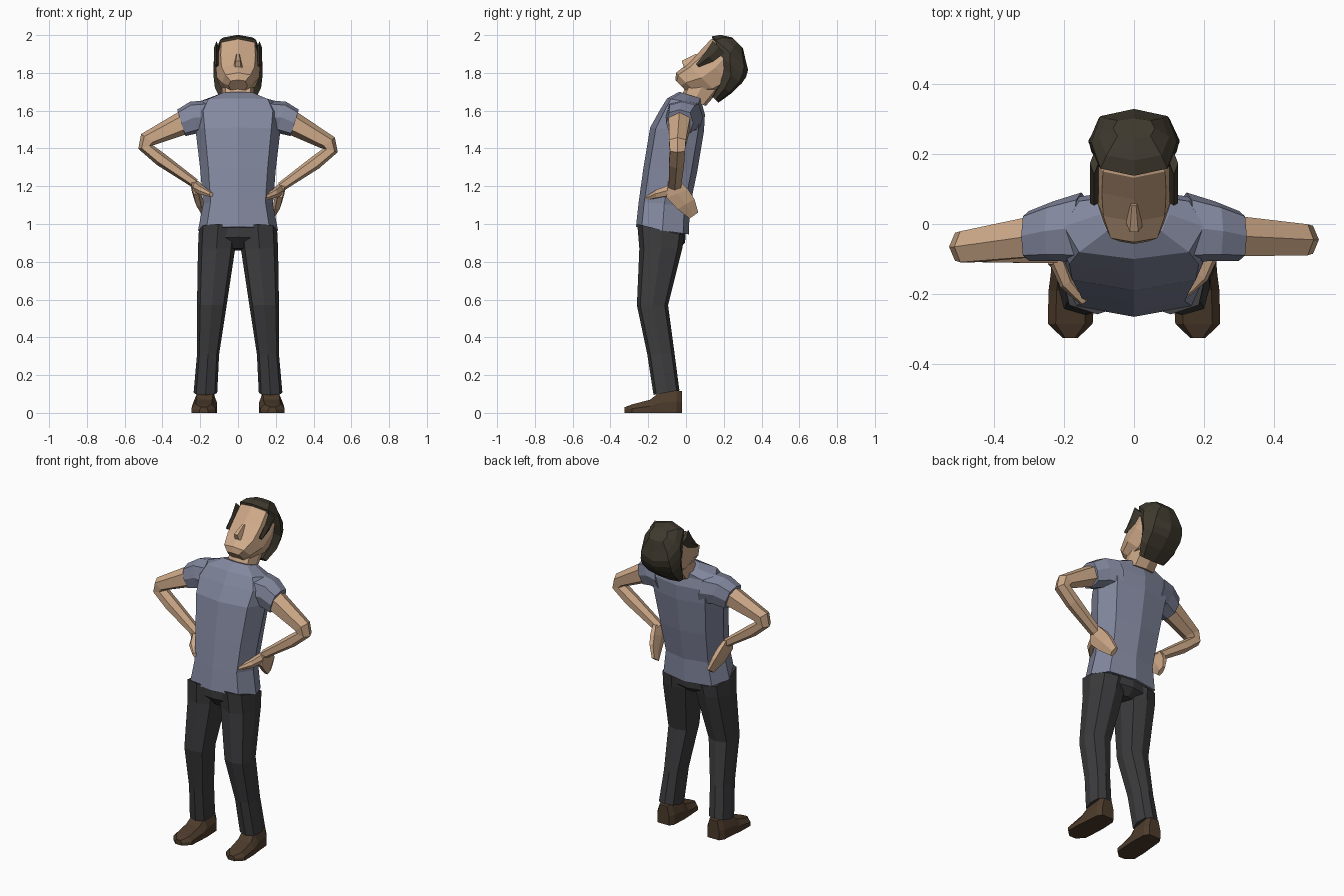
import bpy, bmesh, math
from mathutils import Vector, Matrix

if "Cube" in bpy.data.objects:
    bpy.data.objects.remove(bpy.data.objects["Cube"])


def material(name, r, g, b):
    m = bpy.data.materials.new(name)
    m.diffuse_color = (r, g, b, 1)
    m.use_nodes = True
    m.node_tree.nodes["Principled BSDF"].inputs["Base Color"].default_value = m.diffuse_color
    return m


SKIN = material("skin", .62, .40, .25)
SHIRT = material("shirt_cloth", .23, .25, .35)
PANTS = material("trouser_cloth", .045, .045, .048)
HAIR = material("hair_brown", .05, .042, .028)
SHOE = material("shoe_leather", .075, .045, .025)


def loft(name, rings, mat, matrix=Matrix()):
    """Skin a list of equal-length point rings and cap both ends."""
    bm = bmesh.new()
    vs = [[bm.verts.new(matrix @ Vector(p)) for p in r] for r in rings]
    n = len(vs[0])
    for a, b in zip(vs, vs[1:]):
        for i in range(n):
            j = (i + 1) % n
            bm.faces.new((a[i], a[j], b[j], b[i]))
    bm.faces.new(vs[0][::-1])
    bm.faces.new(vs[-1])
    bmesh.ops.recalc_face_normals(bm, faces=bm.faces)
    me = bpy.data.meshes.new(name)
    bm.to_mesh(me)
    bm.free()
    me.materials.append(mat)
    ob = bpy.data.objects.new(name, me)
    bpy.context.collection.objects.link(ob)
    return ob


def ring(c, u, v, n=8, p=.7):
    """Rounded-box ring around c with half axes u and v."""
    c, u, v = Vector(c), Vector(u), Vector(v)
    pts = []
    for i in range(n):
        t = 2 * math.pi * i / n
        k, s = math.cos(t), math.sin(t)
        k = math.copysign(abs(k) ** p, k) if abs(k) > 1e-6 else 0
        s = math.copysign(abs(s) ** p, s) if abs(s) > 1e-6 else 0
        pts.append(c + u * k + v * s)
    return pts


def span(w, yf, zf, yb, zb, x=0, **kw):
    """Ring from a front point (yf, zf) to a back point (yb, zb), half width w."""
    return ring((x, (yf + yb) / 2, (zf + zb) / 2), (w, 0, 0),
                (0, (yb - yf) / 2, (zb - zf) / 2), **kw)


# shirt body
loft("shirt", [span(*r) for r in (
    (.212, -.265, .985, .015, .945),
    (.185, -.25, 1.12, .02, 1.09),
    (.20, -.225, 1.30, .06, 1.28),
    (.225, -.19, 1.51, .095, 1.49),
    (.235, -.14, 1.60, .10, 1.58),
    (.20, -.10, 1.665, .085, 1.635),
    (.10, -.035, 1.70, .09, 1.66))], SHIRT)

# trouser seat
loft("trouser_seat", [span(.08, -.20, .87, -.05, .86),
                      span(.19, -.25, .93, -.005, .90),
                      span(.20, -.25, 1.02, .0, .98)], PANTS)

# head, built upright in a frame that leans back
LEAN = Matrix.Translation((0, .12, 1.82)) @ Matrix.Rotation(-math.pi / 4, 4, 'X')
loft("head", [span(w, -f, u, -b, u) for w, f, b, u in (
    (.05, .085, .0, -.165),
    (.085, .108, -.04, -.135),
    (.112, .100, -.11, -.06),
    (.117, .100, -.14, .03),
    (.113, .103, -.13, .12),
    (.08, .075, -.09, .165))], SKIN, LEAN)
loft("nose", [[(-w, -.09, u), (w, -.09, u), (w * .5, -f, u), (-w * .5, -f, u)]
              for w, f, u in ((.026, .10, -.085), (.024, .132, -.07), (.012, .105, .01))],
     SKIN, LEAN)
loft("hair", [span(w, -f, u, -b, u + d) for w, f, b, u, d in (
    (.09, -.115, -.162, -.09, 0),
    (.122, -.09, -.175, -.01, 0),
    (.130, -.04, -.177, .05, .02),
    (.130, .05, -.170, .09, .02),
    (.122, .110, -.150, .135, .01),
    (.100, .085, -.105, .172, .0),
    (.06, .03, -.05, .207, .0))], HAIR, LEAN)
for side, s in (("right", 1), ("left", -1)):
    loft("sideburn_" + side, [span(.012, -f, u, -b, u, x=.114 * s, n=4, p=1) for f, b, u in
                              ((.066, .045, -.03), (.075, .01, .05), (.09, .0, .12))],
         HAIR, LEAN)

# neck
loft("neck", [ring((0, .04, 1.65), (.085, 0, 0), (0, .065, -.025)),
              ring((0, .10, 1.75), (.085, 0, 0), (0, .07, -.05))], SKIN)

for side, s in (("right", 1), ("left", -1)):
    flip = Matrix.Diagonal((s, 1, 1, 1))
    # the left arm sits a little further forward and higher
    dy, dz = (0, 0) if s > 0 else (-.02, .018)

    # trouser leg: x inner/outer, y front/back, z
    loft("trouser_leg_" + side, [
        span((b - a) / 2, f, z, k, z - t, x=(a + b) / 2) for a, b, f, k, z, t in (
            (.235, .11, -.172, -.035, .095, -.025),
            (.217, .10, -.205, -.06, .31, 0),
            (.217, .06, -.26, -.095, .57, 0),
            (.212, .015, -.247, -.02, .87, 0),
            (.207, .003, -.258, -.008, 1.0, .06))], PANTS, flip)

    # shoe sections from toe to heel
    loft("shoe_" + side, [
        [(x - w, y, 0), (x + w, y, 0), (x + w, y, h * .5), (x + w * .65, y, h),
         (x - w * .65, y, h), (x - w, y, h * .5)] for x, w, y, h in (
            (.182, .022, -.325, .03), (.182, .064, -.285, .045),
            (.178, .066, -.19, .07), (.174, .064, -.145, .105),
            (.172, .058, -.05, .12), (.172, .04, -.022, .115))], SHOE, flip)

    # sleeve
    loft("sleeve_" + side, [
        ring((.15, -.01, 1.565), (.02, 0, .09), (0, .10, 0)),
        ring((.23, -.02, 1.565), (.025, 0, .082), (0, .085, 0)),
        ring((.30, -.034, 1.535), (.022, 0, .07), (0, .071, 0))], SHIRT, flip)

    # upper arm and forearm
    loft("arm_" + side, [ring(c, u, (0, v, 0), n=6, p=.85) for c, u, v in (
        ((.27, -.034, 1.545), (.022, 0, .062), .066),
        ((.475, -.045 + dy, 1.43 + dz), (.038, 0, .028), .05),
        ((.490, -.045 + dy, 1.39 + dz), (.038, 0, -.010), .045),
        ((.41, -.05 + dy, 1.325 + dz), (.020, 0, -.030), .045),
        ((.225, -.06 + dy, 1.195 + dz), (.012, 0, -.022), .036))], SKIN, flip)

    # hand resting on the hip, fingers pointing back
    loft("hand_" + side, [ring(c, (t, 0, 0), v, n=6, p=.8) for c, t, v in (
        ((.235, -.06 + dy, 1.21 + dz), .018, (0, .040, .012)),
        ((.222, -.045 + dy, 1.16 + dz), .024, (0, .066, .022)),
        ((.208, .0 + dy, 1.105 + dz), .022, (0, .050, .030)),
        ((.182, .042 + dy, 1.045 + dz), .014, (0, .026, .018)))], SKIN, flip)

    # thumb reaching round to the front
    loft("thumb_" + side, [ring(c, (r, -r * .6, 0), (0, 0, h), n=6, p=.8) for c, r, h in (
        ((.222, -.075 + dy, 1.18 + dz), .022, .032),
        ((.192, -.15 + dy, 1.16 + dz), .018, .024),
        ((.142, -.205 + dy, 1.138 + dz), .010, .012))], SKIN, flip)
